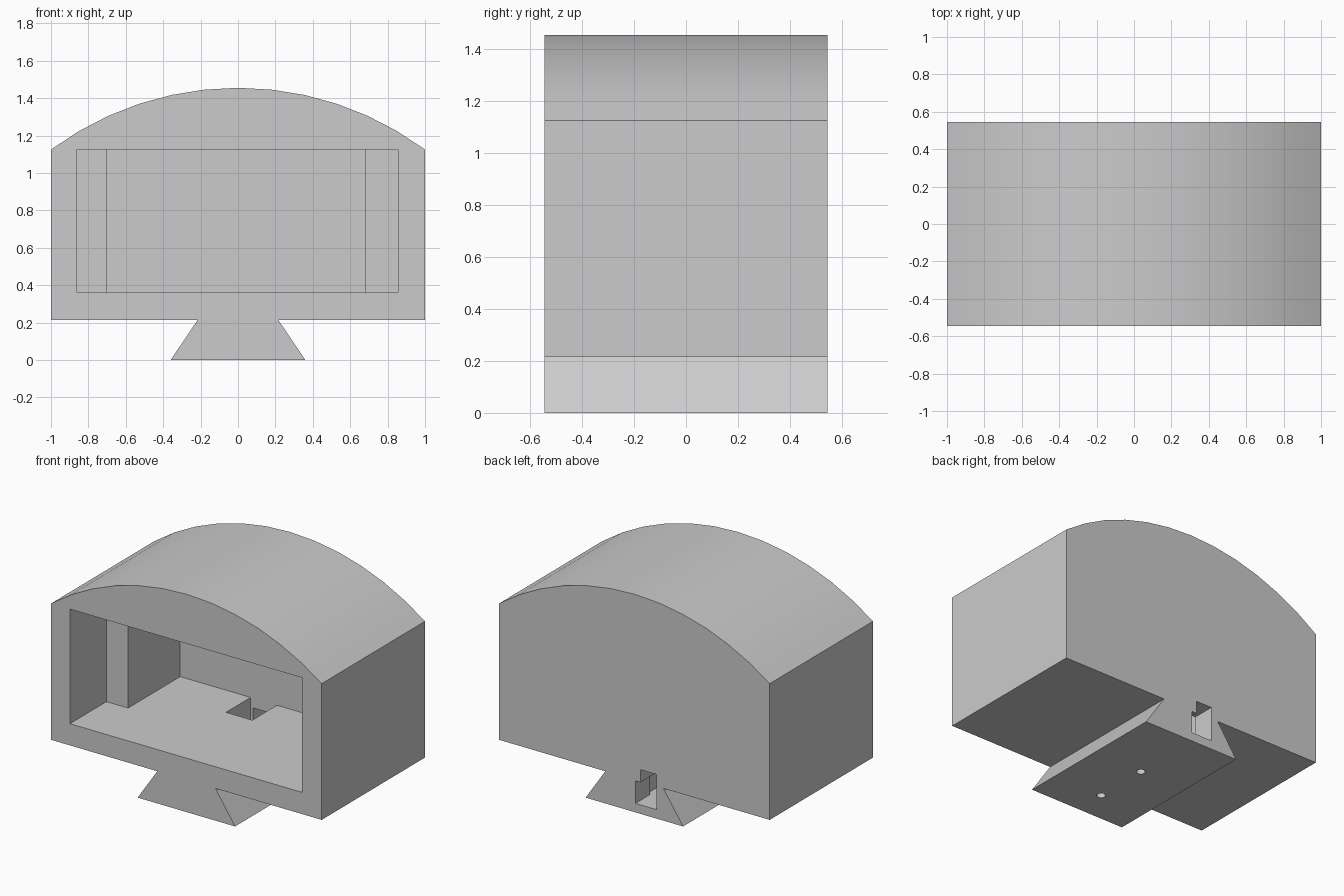
import bpy
import bmesh
from math import asin, sin, cos

old = bpy.data.objects.get("Cube")
if old:
    bpy.data.objects.remove(old)

DEPTH = 0.545      # half depth of the housing
EAVE, TOP = 1.125, 1.455
FLOOR = 0.36       # inside floor height

grey = bpy.data.materials.new("light grey")
grey.use_nodes = True
colour = (0.6, 0.6, 0.6, 1)
grey.diffuse_color = colour
grey.node_tree.nodes["Principled BSDF"].inputs["Base Color"].default_value = colour


def add_object(name, bm):
    bmesh.ops.recalc_face_normals(bm, faces=bm.faces)
    mesh = bpy.data.meshes.new(name)
    bm.to_mesh(mesh)
    bm.free()
    mesh.materials.append(grey)
    obj = bpy.data.objects.new(name, mesh)
    bpy.context.collection.objects.link(obj)
    return obj


def prism(name, profile, y0, y1):
    """Extrude an x-z profile along y."""
    bm = bmesh.new()
    face = bm.faces.new([bm.verts.new((x, y0, z)) for x, z in profile])
    new = bmesh.ops.extrude_face_region(bm, geom=[face])["geom"]
    moved = [v for v in new if isinstance(v, bmesh.types.BMVert)]
    bmesh.ops.translate(bm, verts=moved, vec=(0, y1 - y0, 0))
    return add_object(name, bm)


def box(name, x0, x1, y0, y1, z0, z1):
    return prism(name, [(x0, z0), (x1, z0), (x1, z1), (x0, z1)], y0, y1)


def screw_hole(name, x, y, depth):
    bm = bmesh.new()
    bmesh.ops.create_cone(bm, cap_ends=True, segments=20, radius1=0.028,
                          radius2=0.028, depth=2 * depth)
    bmesh.ops.translate(bm, verts=bm.verts, vec=(x, y, 0))
    return add_object(name, bm)


# Housing outline: dovetail foot, straight walls and arched roof
rise = TOP - EAVE
radius = (1 + rise ** 2) / (2 * rise)
half = asin(1 / radius)
SEGMENTS = 12
roof = []
for i in range(SEGMENTS + 1):
    a = half * (1 - 2 * i / SEGMENTS)
    roof.append((radius * sin(a), TOP - radius + radius * cos(a)))
foot_right = [(0.36, 0), (0.215, 0.215), (1, 0.215)]
foot_left = [(-x, z) for x, z in reversed(foot_right)]
housing = prism("housing", foot_right + roof + foot_left, -DEPTH, DEPTH)

cutters = [
    # Wide opening at the front, narrower chamber behind it
    box("front_opening", -0.86, 0.855, -0.7, -0.16, FLOOR, EAVE),
    box("rear_chamber", -0.70, 0.68, -0.3, 0.39, FLOOR, EAVE),
    # Connector pit in the floor, with a stepped outlet at the back
    box("connector_pit", -0.18, 0.015, 0.13, 0.39, 0.06, 0.5),
    box("outlet_lower", -0.163, -0.008, 0.3, 0.7, 0.06, 0.21),
    box("outlet_upper", -0.163, -0.044, 0.3, 0.7, 0.15, 0.295),
    # Blind holes under the foot
    screw_hole("hole_front", -0.01, -0.328, 0.15),
    screw_hole("hole_rear", -0.01, 0.052, 0.15),
]

bpy.context.view_layer.objects.active = housing
for cutter in cutters:
    mod = housing.modifiers.new(cutter.name, "BOOLEAN")
    mod.operation = "DIFFERENCE"
    mod.solver = "EXACT"
    mod.object = cutter
    bpy.ops.object.modifier_apply(modifier=mod.name)
    bpy.data.objects.remove(cutter)

# Smooth roof with crisp corners
bpy.ops.object.select_all(action="DESELECT")
housing.select_set(True)
bpy.ops.object.shade_smooth_by_angle(angle=0.5)
